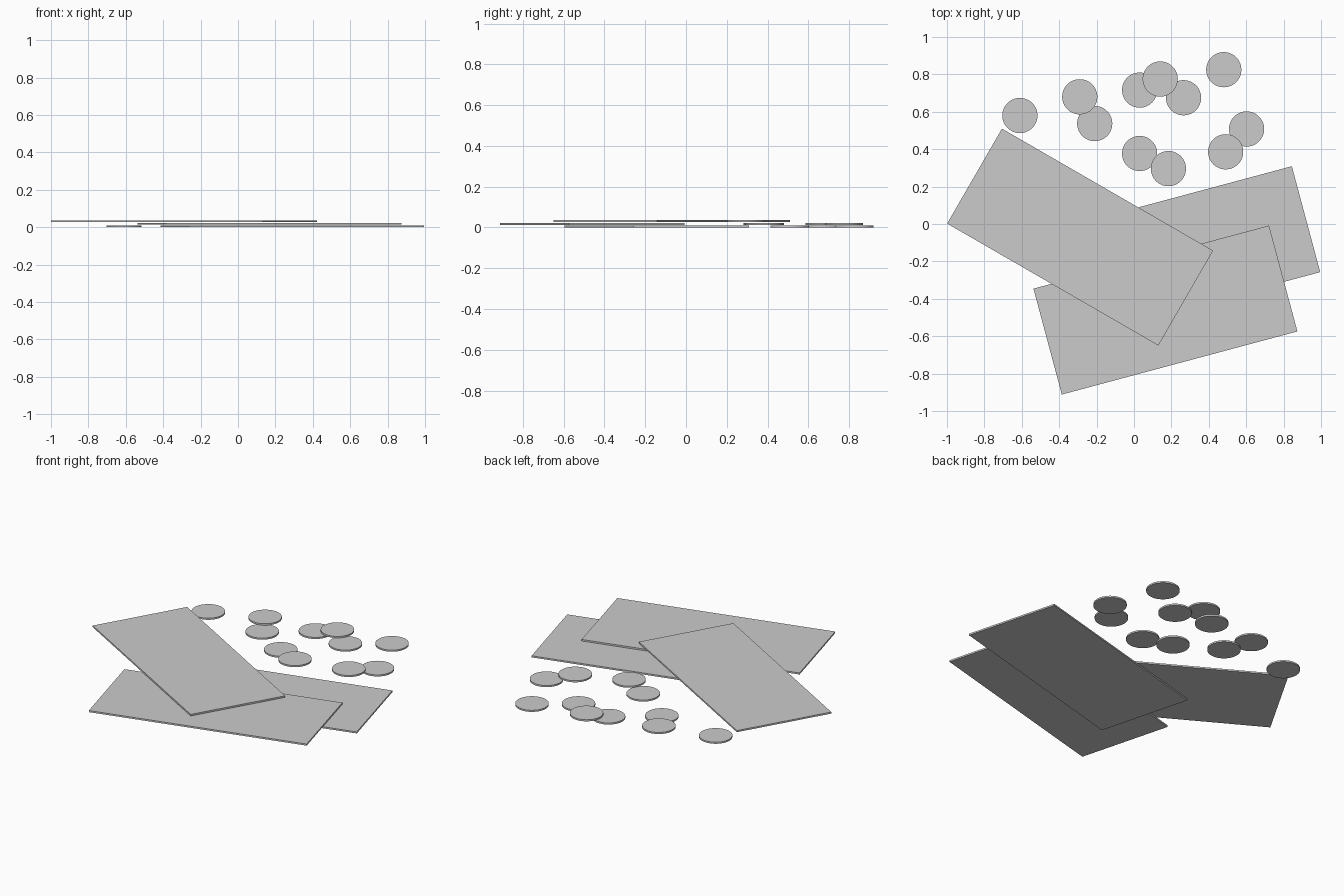
import bpy, math

if "Cube" in bpy.data.objects:
    bpy.data.objects.remove(bpy.data.objects["Cube"])

THICK = 0.01                      # sheet and disc thickness
LEVELS = (0.0, 0.013, 0.027)      # underside height of each layer


def banknote(name, x, y, angle, level):
    z = LEVELS[level] + THICK / 2
    bpy.ops.mesh.primitive_cube_add(size=1, location=(x, y, z),
                                    rotation=(0, 0, math.radians(angle)))
    ob = bpy.context.object
    ob.name = name
    ob.scale = (1.304, 0.586, THICK)
    bpy.ops.object.transform_apply(location=False, rotation=False, scale=True)


def coin(name, x, y, level):
    z = LEVELS[level] + THICK / 2
    bpy.ops.mesh.primitive_cylinder_add(vertices=64, radius=0.094, depth=THICK,
                                        location=(x, y, z))
    bpy.context.object.name = name
    bpy.ops.object.shade_smooth_by_angle(angle=math.radians(30))


# Three overlapping banknotes
banknote("banknote_bottom", 0.29, -0.143, 15, 0)
banknote("banknote_middle", 0.168, -0.46, 15, 1)
banknote("banknote_top", -0.288, -0.07, -30, 2)

# Scattered coins: x, y, layer
coins = [
    (-0.61, 0.58, 0), (-0.21, 0.537, 0), (-0.29, 0.68, 1),
    (0.03, 0.716, 0), (0.265, 0.675, 0), (0.14, 0.775, 1),
    (0.48, 0.825, 0), (0.602, 0.508, 0), (0.49, 0.386, 1),
    (0.03, 0.377, 1), (0.184, 0.296, 2),
]
for i, (x, y, level) in enumerate(coins, 1):
    coin(f"coin_{i:02d}", x, y, level)
